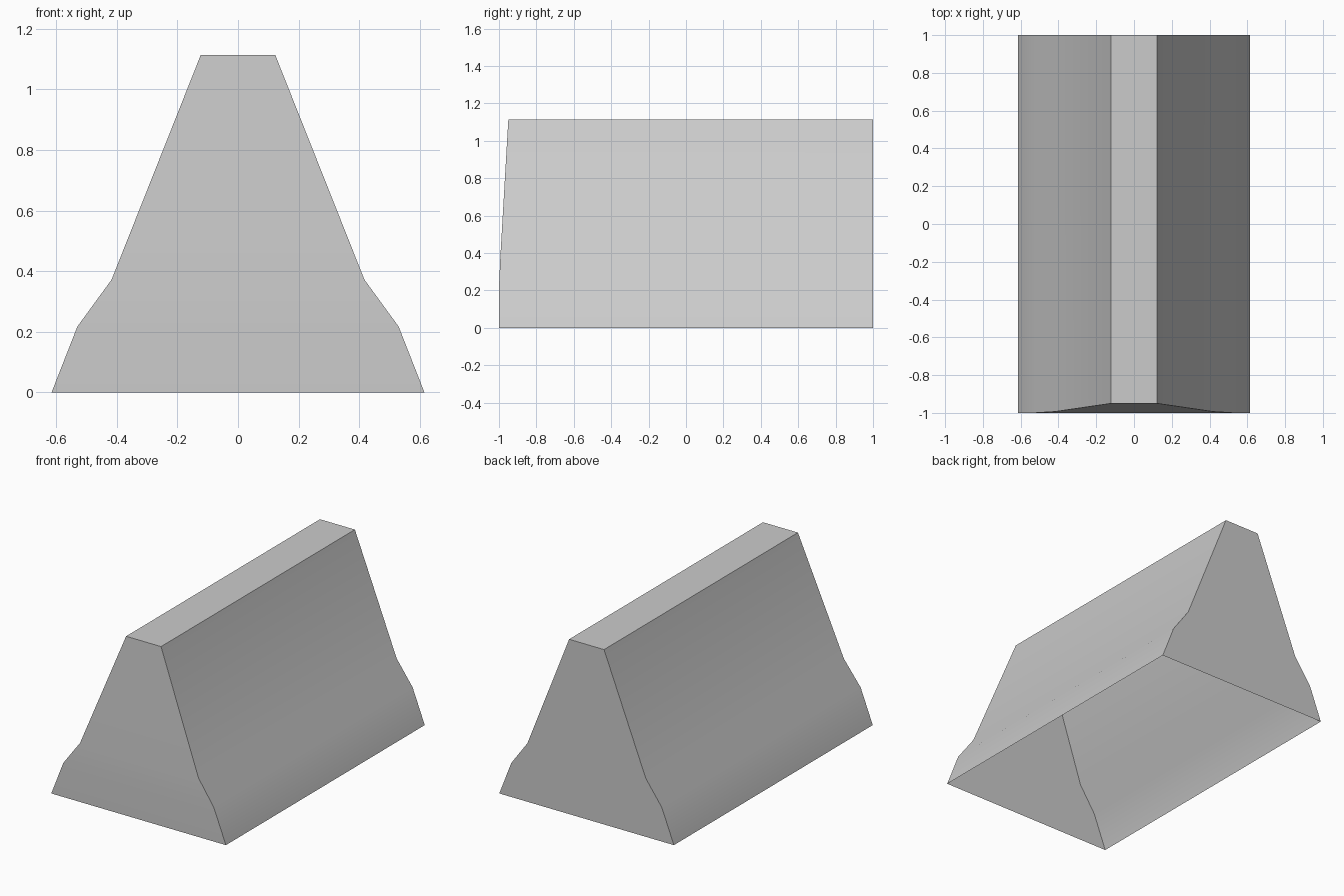
import bpy, bmesh, math

cube = bpy.data.objects.get("Cube")
if cube:
    bpy.data.objects.remove(cube, do_unlink=True)

# Concrete colour
grey = bpy.data.materials.new("concrete_grey")
grey.use_nodes = True
colour = (0.6, 0.6, 0.6, 1)
grey.diffuse_color = colour
grey.node_tree.nodes["Principled BSDF"].inputs["Base Color"].default_value = colour

# Half profile from foot to crest: half width, height, front end y
half = [(0.615, 0, -1), (0.53, 0.217, -1), (0.417, 0.372, -0.993), (0.123, 1.113, -0.95)]
profile = [(x, z, y) for x, z, y in half] + [(-x, z, y) for x, z, y in reversed(half)]

# Barrier shell, open underneath
bm = bmesh.new()
front = [bm.verts.new((x, y, z)) for x, z, y in profile]
back = [bm.verts.new((x, 1, z)) for x, z, y in profile]
for i in range(len(profile) - 1):
    bm.faces.new((front[i], back[i], back[i + 1], front[i + 1]))

# Ends, split into level bands so the leaning front bends cleanly
last = len(profile) - 1
for i in range(len(half) - 1):
    j = last - i
    bm.faces.new((front[i], front[i + 1], front[j - 1], front[j]))
    bm.faces.new((back[j], back[j - 1], back[i + 1], back[i]))

mesh = bpy.data.meshes.new("road_barrier")
bm.to_mesh(mesh)
bm.free()
mesh.materials.append(grey)
barrier = bpy.data.objects.new("road_barrier", mesh)
bpy.context.collection.objects.link(barrier)

# Smooth the gentle bends, keep the corners crisp
bpy.ops.object.select_all(action="DESELECT")
barrier.select_set(True)
bpy.context.view_layer.objects.active = barrier
bpy.ops.object.shade_smooth_by_angle(angle=math.radians(30))
